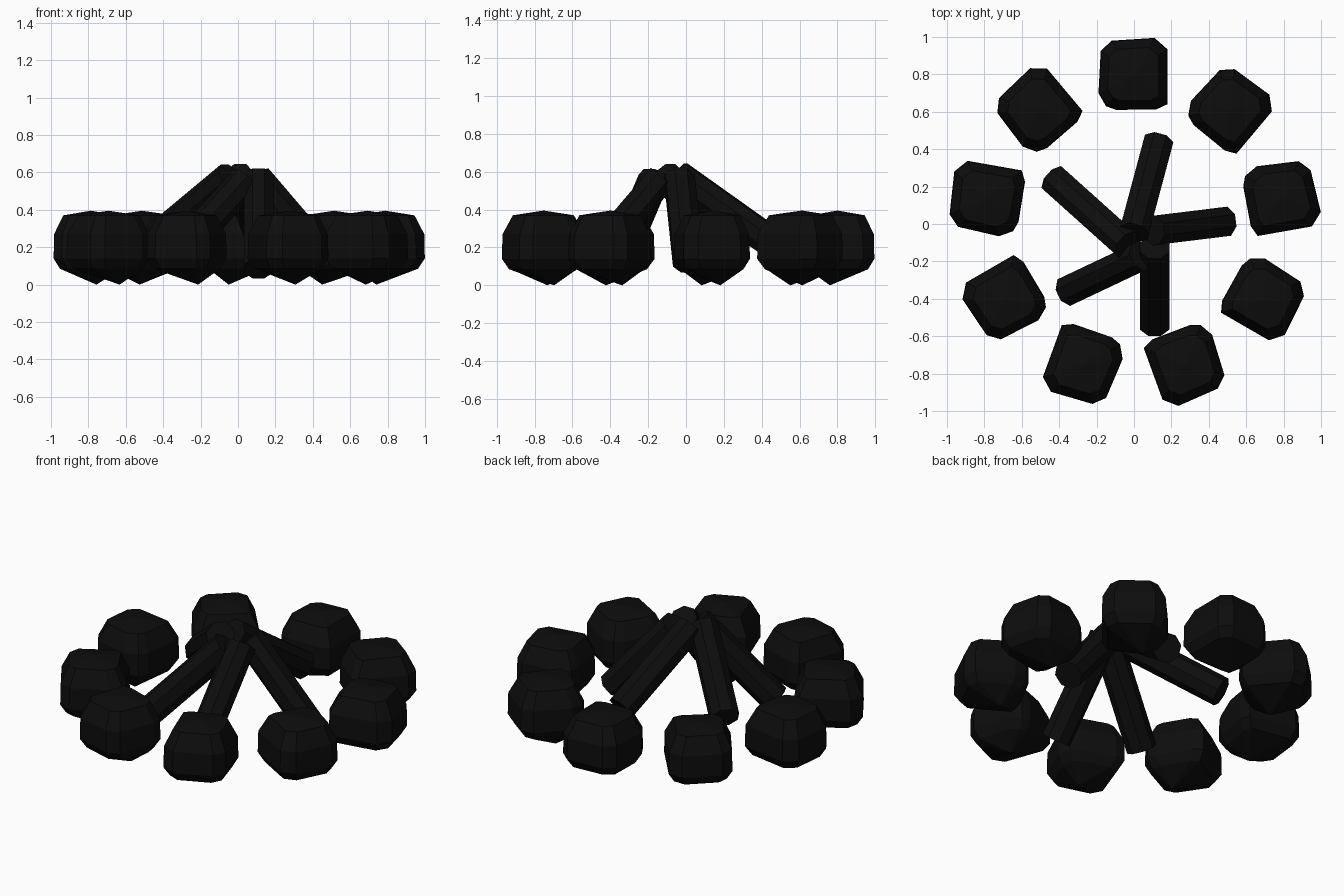
import bpy, bmesh, math
from mathutils import Vector, Matrix

if "Cube" in bpy.data.objects:
    bpy.data.objects.remove(bpy.data.objects["Cube"])

black = bpy.data.materials.new("charcoal")
black.diffuse_color = (0.004, 0.004, 0.004, 1)
black.use_nodes = True
black.node_tree.nodes["Principled BSDF"].inputs["Base Color"].default_value = black.diffuse_color


def finish(bm, name):
    mesh = bpy.data.meshes.new(name)
    bm.to_mesh(mesh)
    bm.free()
    mesh.materials.append(black)
    obj = bpy.data.objects.new(name, mesh)
    bpy.context.collection.objects.link(obj)
    return obj


# Faceted stone: one hull built around the back position of the ring
CENTRE = Vector((-0.005, 0.80))
OUTLINE = [(-.19, .70), (-.178, .925), (-.12, .98), (.11, .995), (.178, .935),
           (.178, .64), (.12, .613), (-.096, .61), (-.15, .63)]
LAYERS = [(0.83, 0.085), (1.0, 0.14), (0.985, 0.27), (0.74, 0.37)]


def make_stone(name, angle):
    bm = bmesh.new()
    bm.verts.new((-0.05, 0.76, 0))
    bm.verts.new((0.0, 0.80, 0.395))
    for scale, z in LAYERS:
        for p in OUTLINE:
            q = CENTRE + (Vector(p) - CENTRE) * scale
            bm.verts.new((q.x, q.y, z))
    hull = bmesh.ops.convex_hull(bm, input=bm.verts[:])
    loose = [v for v in bm.verts if not v.link_faces]
    bmesh.ops.delete(bm, geom=loose, context='VERTS')
    bmesh.ops.recalc_face_normals(bm, faces=bm.faces[:])
    bm.transform(Matrix.Rotation(angle, 4, 'Z'))
    return finish(bm, name)


for i in range(9):
    make_stone(f"ring_stone_{i + 1}", math.radians(40 * i))


# Eight-sided logs leaning together: top end, bottom end
def make_log(name, top, bottom, radius=0.085):
    top, bottom = Vector(top), Vector(bottom)
    axis = top - bottom
    bm = bmesh.new()
    bmesh.ops.create_cone(bm, cap_ends=True, segments=8, radius1=radius,
                          radius2=radius, depth=axis.length)
    bm.transform(Matrix.Translation((top + bottom) / 2)
                 @ axis.to_track_quat('Z', 'Y').to_matrix().to_4x4()
                 @ Matrix.Rotation(math.pi / 8, 4, 'Z'))
    return finish(bm, name)


LOGS = [
    ((0.00, -0.045, 0.58), (0.13, 0.44, 0.235)),
    ((0.10, -0.035, 0.57), (0.485, 0.012, 0.12)),
    ((0.11, -0.125, 0.57), (0.11, -0.54, 0.085)),
    ((0.04, -0.17, 0.56), (-0.355, -0.357, 0.12)),
    ((-0.04, -0.11, 0.575), (-0.43, 0.24, 0.25)),
]
for i, (top, bottom) in enumerate(LOGS):
    make_log(f"leaning_log_{i + 1}", top, bottom)
